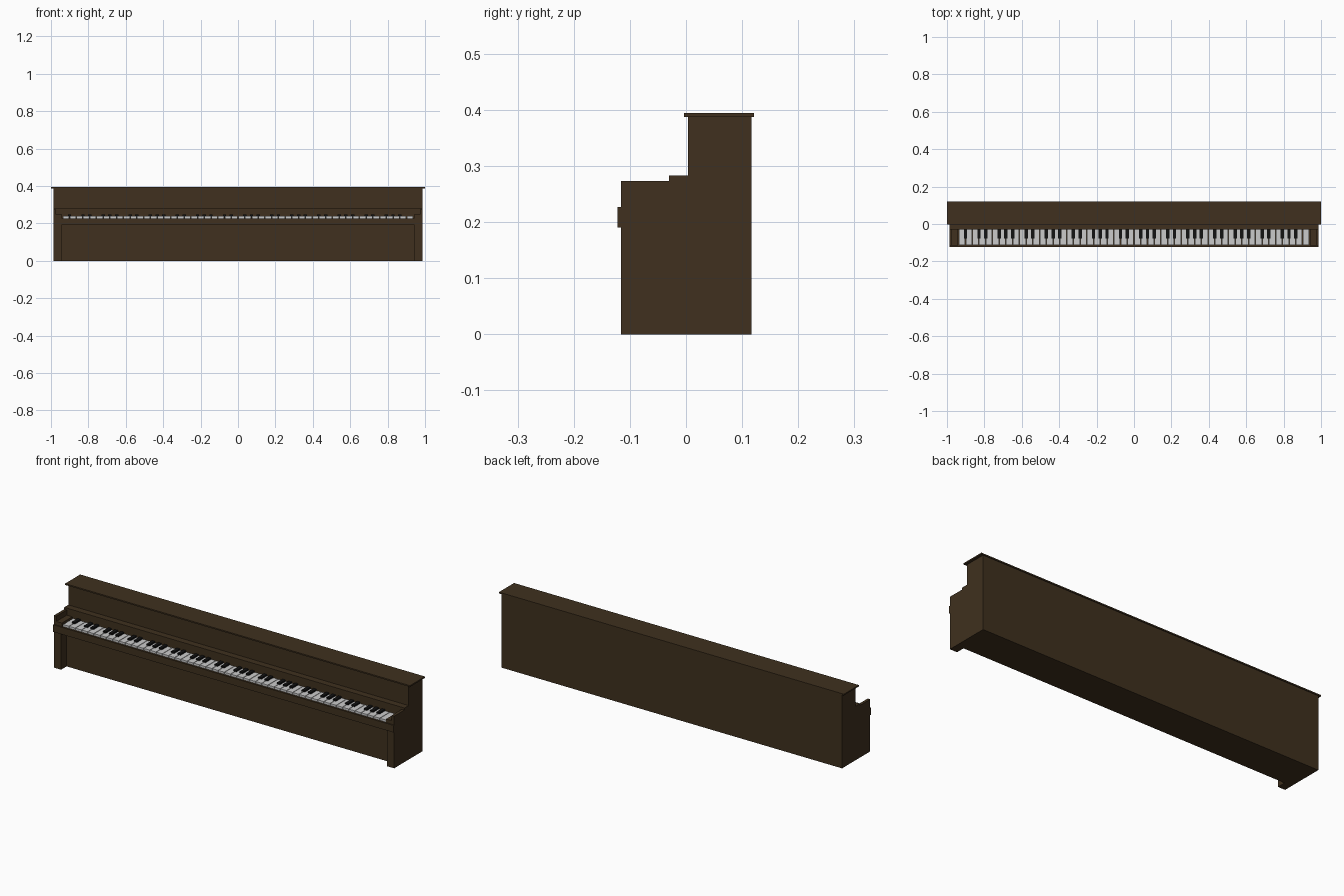
import bpy, bmesh

if "Cube" in bpy.data.objects:
    bpy.data.objects.remove(bpy.data.objects["Cube"])


def material(name, rgb):
    m = bpy.data.materials.new(name)
    m.diffuse_color = (*rgb, 1)
    m.use_nodes = True
    m.node_tree.nodes["Principled BSDF"].inputs["Base Color"].default_value = m.diffuse_color
    return m


wood = material("dark_wood", (0.05, 0.03, 0.013))
ivory = material("ivory", (0.8, 0.8, 0.8))
ebony = material("ebony", (0.006, 0.006, 0.006))


def finish(name, bm, mat):
    bmesh.ops.recalc_face_normals(bm, faces=bm.faces)
    me = bpy.data.meshes.new(name)
    bm.to_mesh(me)
    bm.free()
    me.materials.append(mat)
    ob = bpy.data.objects.new(name, me)
    bpy.context.collection.objects.link(ob)
    return ob


def add_box(bm, x, y, z):
    verts = bmesh.ops.create_cube(bm, size=1)["verts"]
    for v in verts:
        for i, (lo, hi) in enumerate((x, y, z)):
            v.co[i] = lo if v.co[i] < 0 else hi


def box(name, x, y, z, mat=wood):
    bm = bmesh.new()
    add_box(bm, x, y, z)
    return finish(name, bm, mat)


def mirror(ob):
    ob.modifiers.new("mirror", "MIRROR").use_axis[0] = True


def side_panel(name, profile, x0, x1):
    bm = bmesh.new()
    face = bm.faces.new([bm.verts.new((x0, y, z)) for y, z in profile])
    ext = bmesh.ops.extrude_face_region(bm, geom=[face])["geom"]
    for v in ext:
        if isinstance(v, bmesh.types.BMVert):
            v.co.x = x1
    mirror(finish(name, bm, wood))


# Stepped end panels, front legs and cheek blocks, mirrored
side_panel("end_panel", [(-0.116, 0), (0.117, 0), (0.117, 0.387), (0.004, 0.387),
                         (0.004, 0.283), (-0.03, 0.283), (-0.03, 0.273),
                         (-0.116, 0.273)], 0.972, 0.987)
mirror(box("front_leg", (0.945, 0.972), (-0.116, -0.07), (0, 0.19)))
mirror(box("cheek_block", (0.94, 0.972), (-0.116, -0.03), (0.19, 0.246)))

# Case
box("lower_case", (-0.972, 0.972), (-0.07, 0.117), (0, 0.19))
box("upper_case", (-0.972, 0.972), (0.004, 0.117), (0.19, 0.387))
box("fallboard", (-0.972, 0.972), (-0.03, 0.004), (0.19, 0.283))
box("lid", (-1, 1), (-0.004, 0.121), (0.387, 0.394))
box("key_bed", (-0.94, 0.94), (-0.112, -0.03), (0.19, 0.225))
box("key_slip", (-0.987, 0.987), (-0.122, -0.112), (0.19, 0.227))

# Keyboard: 52 white keys, 36 black keys, starting on A
KEYS, HALF = 52, 0.937
step = 2 * HALF / KEYS
white, black = bmesh.new(), bmesh.new()
for i in range(KEYS):
    x = -HALF + i * step
    add_box(white, (x + 0.0015, x + step - 0.0015), (-0.112, -0.03), (0.225, 0.238))
    if i % 7 in (0, 2, 3, 5, 6) and i < KEYS - 1:
        c = x + step
        add_box(black, (c - 0.009, c + 0.009), (-0.077, -0.03), (0.23, 0.246))
finish("white_keys", white, ivory)
finish("black_keys", black, ebony)
